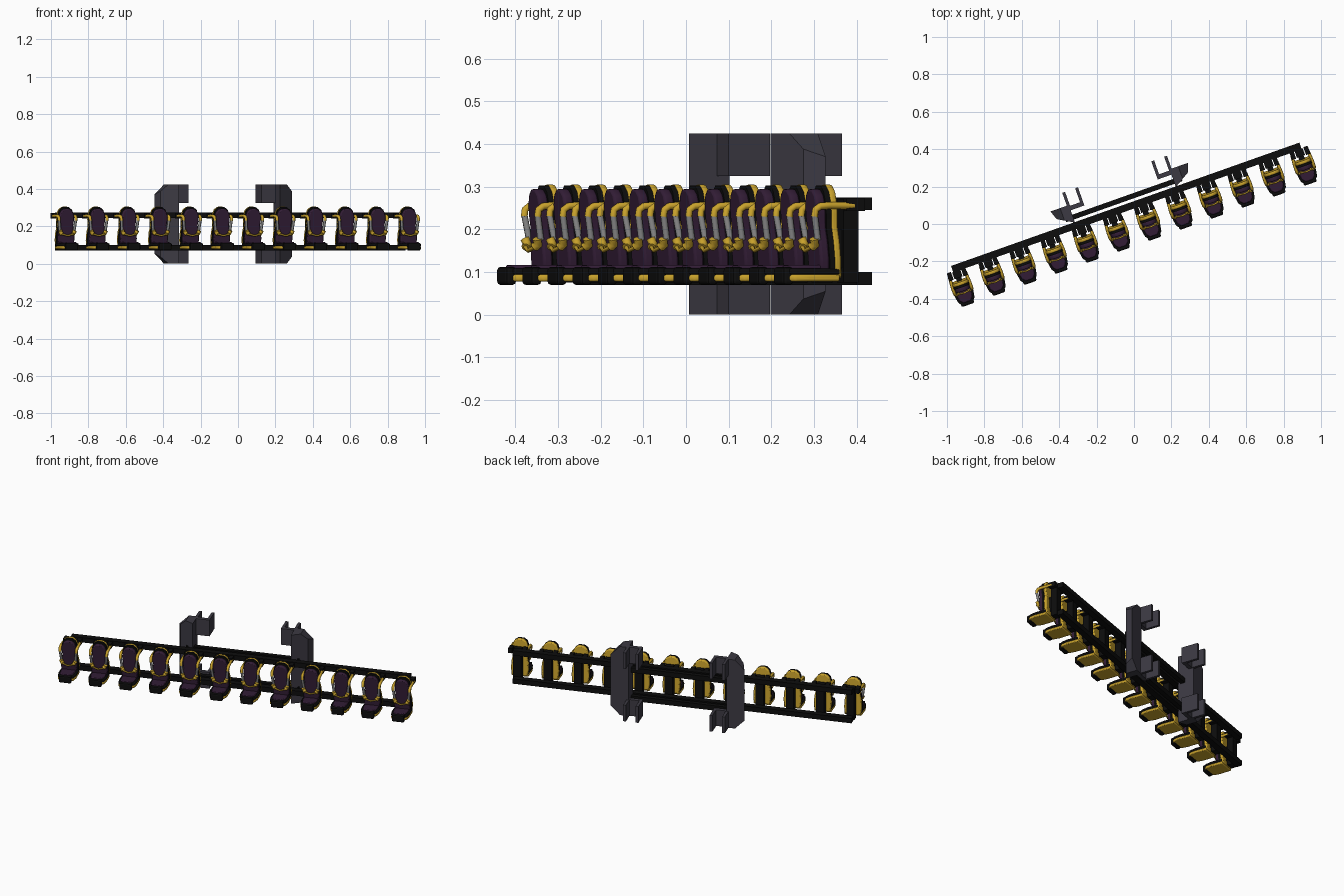
import bpy, bmesh, math
from mathutils import Matrix, Vector

cube = bpy.data.objects.get("Cube")
if cube:
    bpy.data.objects.remove(cube)


def material(name, rgb, rough=0.6):
    m = bpy.data.materials.new(name)
    m.use_nodes = True
    m.diffuse_color = (*rgb, 1)
    b = m.node_tree.nodes["Principled BSDF"]
    b.inputs["Base Color"].default_value = (*rgb, 1)
    b.inputs["Roughness"].default_value = rough
    return m


GOLD = material("gold shell", (0.58, 0.36, 0.025))
PURPLE = material("dark purple padding", (0.032, 0.012, 0.036))
BLACK = material("black frame", (0.004, 0.004, 0.004))
SLATE = material("slate grey arm", (0.045, 0.042, 0.056))
STEEL = material("steel rod", (0.25, 0.25, 0.25))

# The whole row is turned about z
TURN = Matrix.Rotation(math.radians(19.5), 4, 'Z')
SEATS, PITCH = 12, 0.1766
CENTRE = -0.009


def place(name, data, u=0.0, bevel=0.0):
    ob = bpy.data.objects.new(name, data)
    bpy.context.collection.objects.link(ob)
    ob.matrix_world = TURN @ Matrix.Translation((CENTRE + u, 0, 0))
    if bevel:
        mod = ob.modifiers.new("soft edge", 'BEVEL')
        mod.width, mod.segments = bevel, 2
        mod.limit_method = 'ANGLE'
    return ob


def finish(bm, name, mat, smooth=False):
    bmesh.ops.recalc_face_normals(bm, faces=bm.faces)
    me = bpy.data.meshes.new(name)
    bm.to_mesh(me)
    bm.free()
    me.materials.append(mat)
    if smooth:
        me.shade_smooth()
        me.set_sharp_from_angle(angle=math.radians(40))
    return me


def add_box(bm, x, y, z):
    size = [b - a for a, b in (x, y, z)]
    mid = [(a + b) / 2 for a, b in (x, y, z)]
    mat = Matrix.Translation(mid) @ Matrix.Diagonal((*size, 1))
    bmesh.ops.create_cube(bm, size=1, matrix=mat)


def boxes(name, mat, *specs):
    bm = bmesh.new()
    for s in specs:
        add_box(bm, *s)
    return finish(bm, name, mat)


def prism(points, offset):
    bm = bmesh.new()
    face = bm.faces.new([bm.verts.new(p) for p in points])
    ext = bmesh.ops.extrude_face_region(bm, geom=[face])
    top = [g for g in ext["geom"] if isinstance(g, bmesh.types.BMVert)]
    bmesh.ops.translate(bm, verts=top, vec=offset)
    return bm


def mirrored(half):
    return half + [(-a, b) for a, b in reversed(half)]


def back_panel(name, mat, v0, v1, scale, z_shift=0.0):
    """Seat back outline, leaning slightly, with thickness from v0 to v1."""
    half = [(0.046, 0.085), (0.052, 0.125), (0.049, 0.17), (0.041, 0.205), (0.046, 0.235),
            (0.045, 0.265), (0.036, 0.29), (0.016, 0.305)]
    pts = [(u * scale, v0 - 0.06 * (z - 0.1), 0.2 + (z - 0.2) * scale + z_shift)
           for u, z in mirrored(half)]
    return finish(prism(pts, (0, v1 - v0, 0)), name, mat, True)


def pan_panel(name, mat, z0, z1, scale):
    half = [(0.05, 0.025), (0.052, -0.05), (0.046, -0.085), (0.025, -0.108)]
    pts = [(u * scale, -0.04 + (v + 0.04) * scale, z0) for u, v in mirrored(half)]
    return finish(prism(pts, (0, 0, z1 - z0)), name, mat, True)


def tube(name, mat, radius, *paths):
    cu = bpy.data.curves.new(name, 'CURVE')
    cu.dimensions = '3D'
    cu.bevel_depth, cu.bevel_resolution = radius, 2
    cu.use_fill_caps = True
    for path in paths:
        sp = cu.splines.new('POLY')
        sp.points.add(len(path) - 1)
        for p, co in zip(sp.points, path):
            p.co = (*co, 1)
    cu.materials.append(mat)
    return cu


def both_sides(path):
    return [[(s * u, v, z) for u, v, z in path] for s in (1, -1)]


# Seat parts: (name, shared data, bevel width)
hinge = [((s * 0.04 - 0.012, s * 0.04 + 0.012), (0.04, 0.085), (0.243, 0.272)) for s in (1, -1)]
arm = [(0.045, 0.06, 0.255), (0.049, 0.0, 0.256), (0.049, -0.025, 0.254),
       (0.048, -0.036, 0.246), (0.047, -0.038, 0.23)]
rod = [(0.047, -0.038, 0.235), (0.041, -0.028, 0.175)]
grip = [(0.042, -0.038, 0.178), (0.037, -0.034, 0.165), (0.03, -0.04, 0.158)]
seat_parts = [
    ("seat_back_shell", back_panel("seat_back_shell", GOLD, 0.012, 0.03, 1.0), 0.006),
    ("seat_back_trim", back_panel("seat_back_trim", BLACK, 0.0, 0.013, 0.98), 0),
    ("seat_back_cushion", back_panel("seat_back_cushion", PURPLE, -0.022, 0.002, 0.9), 0.006),
    ("seat_pan_shell", pan_panel("seat_pan_shell", GOLD, 0.078, 0.094, 1.0), 0.005),
    ("seat_pan_trim", pan_panel("seat_pan_trim", BLACK, 0.094, 0.108, 1.0), 0.004),
    ("seat_pan_cushion", pan_panel("seat_pan_cushion", PURPLE, 0.106, 0.116, 0.8), 0.004),
    ("seat_nose", boxes("seat_nose", BLACK, ((-0.036, 0.036), (-0.112, -0.085), (0.07, 0.112))), 0.008),
    ("seat_post", boxes("seat_post", BLACK, ((-0.023, 0.023), (0.042, 0.08), (0.075, 0.27)),
                        ((-0.015, 0.015), (0.02, 0.05), (0.11, 0.2))), 0),
    ("harness_hinge", boxes("harness_hinge", BLACK, *hinge), 0),
    ("harness_arm", tube("harness_arm", GOLD, 0.0085, *both_sides(arm)), 0),
    ("harness_rod", tube("harness_rod", STEEL, 0.0075, *both_sides(rod)), 0),
    ("harness_grip", tube("harness_grip", GOLD, 0.011, *both_sides(grip)), 0),
    ("harness_crossbar", tube("harness_crossbar", GOLD, 0.005,
                              [(-0.032, -0.04, 0.158), (0.0, -0.045, 0.15), (0.032, -0.04, 0.158)]), 0),
]
for i in range(SEATS):
    u = (i - (SEATS - 1) / 2) * PITCH
    for name, data, bevel in seat_parts:
        place(f"{name}_{i + 1}", data, u, bevel)

# Long beams and the short rear bars between the arms
for label, z in (("lower", (0.07, 0.1)), ("upper", (0.245, 0.275))):
    place(label + "_beam", boxes(label + "_beam", BLACK, ((-0.988, 0.988), (0.078, 0.115), z)))
    place(label + "_rear_bar", boxes(label + "_rear_bar", BLACK, ((-0.33, 0.33), (0.13, 0.157), z)))

# Rear support arms with chamfered outer ends and open channels
TOP = 0.425
footprint = [(0.286, 0.112), (0.372, 0.163), (0.39, 0.212), (0.286, 0.212)]
for side, s in (("left", 1), ("right", -1)):
    bm = prism([(s * u, v, 0) for u, v in footprint], (0, 0, TOP))
    for z, d in ((0.37, 1), (TOP - 0.37, -1)):
        geom = bm.verts[:] + bm.edges[:] + bm.faces[:]
        bmesh.ops.bisect_plane(bm, geom=geom, plane_co=(s * 0.39, 0, z),
                               plane_no=Vector((s, 0, d)), clear_outer=True)
        bmesh.ops.holes_fill(bm, edges=[e for e in bm.edges if e.is_boundary])
    place(side + "_support_arm", finish(bm, side + "_support_arm", SLATE))

    channel = []
    for z in ((0, 0.1), (TOP - 0.1, TOP)):
        for u0, u1, v0, v1 in ((0.208, 0.3, 0.182, 0.206), (0.208, 0.224, 0.2, 0.285),
                               (0.281, 0.297, 0.2, 0.285)):
            channel.append((sorted((s * u0, s * u1)), (v0, v1), z))
    place(side + "_support_channels", boxes(side + "_support_channels", SLATE, *channel))
